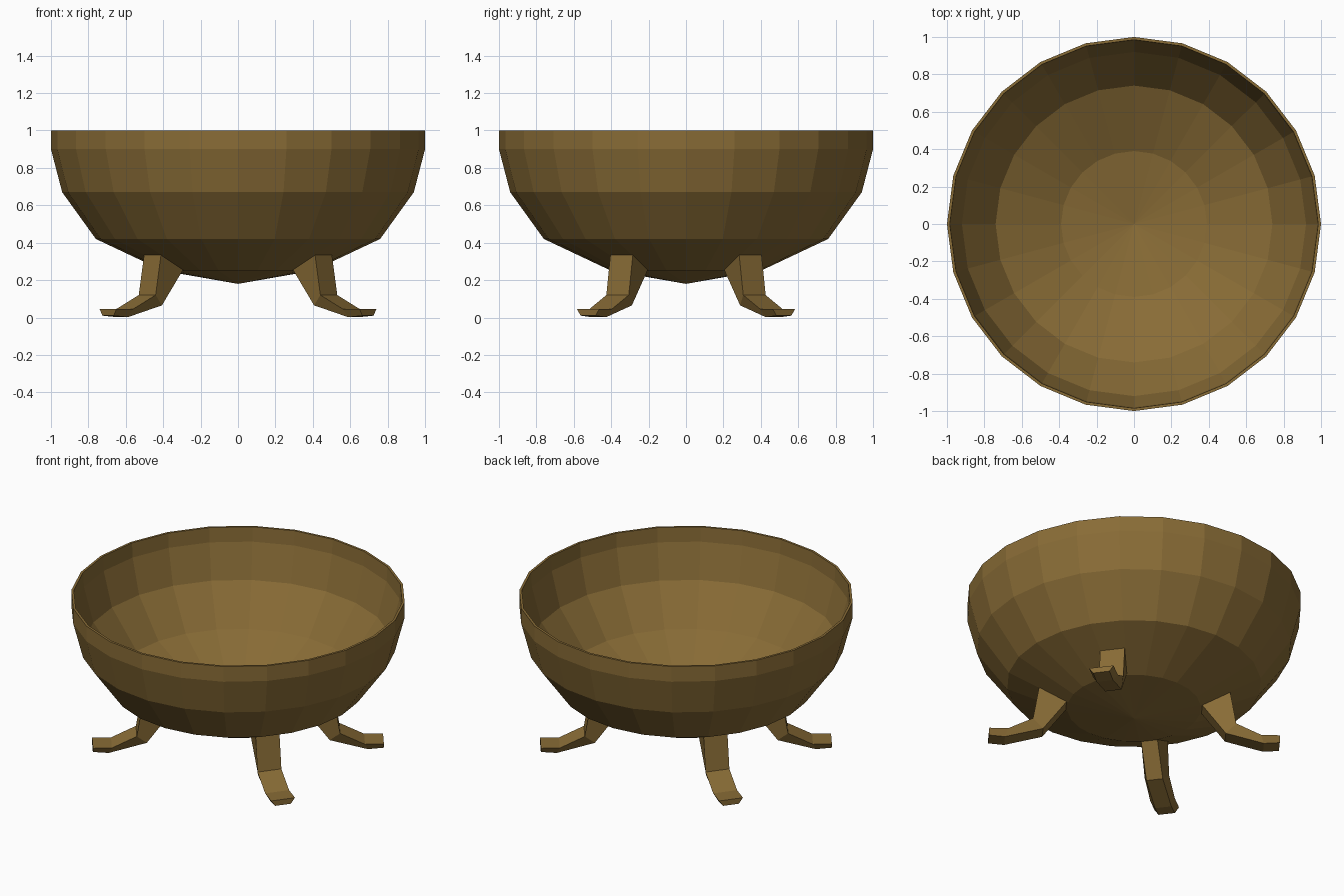
import bpy, bmesh, math
from mathutils import Vector

if "Cube" in bpy.data.objects:
    bpy.data.objects.remove(bpy.data.objects["Cube"])

bronze = bpy.data.materials.new("bronze")
bronze.diffuse_color = (0.25, 0.15, 0.037, 1)
bronze.use_nodes = True
bronze.node_tree.nodes["Principled BSDF"].inputs["Base Color"].default_value = bronze.diffuse_color


def add_object(name, bm):
    bmesh.ops.recalc_face_normals(bm, faces=bm.faces[:])
    mesh = bpy.data.meshes.new(name)
    bm.to_mesh(mesh)
    bm.free()
    mesh.materials.append(bronze)
    obj = bpy.data.objects.new(name, mesh)
    bpy.context.collection.objects.link(obj)
    return obj


# Bowl: thin-walled profile spun in 24 flat sides
def make_bowl():
    profile = [(0, 0.18), (0.4, 0.25), (0.76, 0.42), (0.94, 0.67), (1, 0.9), (1, 1),
               (0.985, 1), (0.98, 0.905), (0.92, 0.68), (0.74, 0.44), (0.39, 0.272), (0, 0.203)]
    bm = bmesh.new()
    verts = [bm.verts.new((r, 0, z)) for r, z in profile]
    edges = [bm.edges.new(pair) for pair in zip(verts, verts[1:])]
    bmesh.ops.spin(bm, geom=verts + edges, cent=(0, 0, 0), axis=(0, 0, 1),
                   angle=math.tau, steps=24, use_duplicate=False)
    bmesh.ops.remove_doubles(bm, verts=bm.verts[:], dist=0.0005)
    return add_object("bowl", bm)


# Leg: trapezoid section swept along a bent path, wide outside and narrow inside
def make_leg(name, angle):
    outer = [(0.572, 0.336), (0.608, 0.12), (0.757, 0.046), (0.87, 0.046)]
    inner = [(0.405, 0.256), (0.547, 0.065), (0.775, 0.002), (0.87, 0.01)]
    out = Vector((math.cos(angle), math.sin(angle), 0))
    side = Vector((-math.sin(angle), math.cos(angle), 0))
    bm = bmesh.new()
    rings = []
    for top, low in zip(outer, inner):
        corners = [(top, 0.075), (top, -0.075), (low, -0.05), (low, 0.05)]
        rings.append([bm.verts.new(out * p[0] + side * w + Vector((0, 0, p[1])))
                      for p, w in corners])
    for a, b in zip(rings, rings[1:]):
        for i in range(4):
            j = (i + 1) % 4
            bm.faces.new((a[i], a[j], b[j], b[i]))
    bm.faces.new(rings[0])
    bm.faces.new(rings[-1])
    return add_object(name, bm)


make_bowl()
spread = math.radians(37)
for name, angle in (("back_right_leg", spread), ("back_left_leg", math.pi - spread),
                    ("front_left_leg", math.pi + spread), ("front_right_leg", -spread)):
    make_leg(name, angle)
